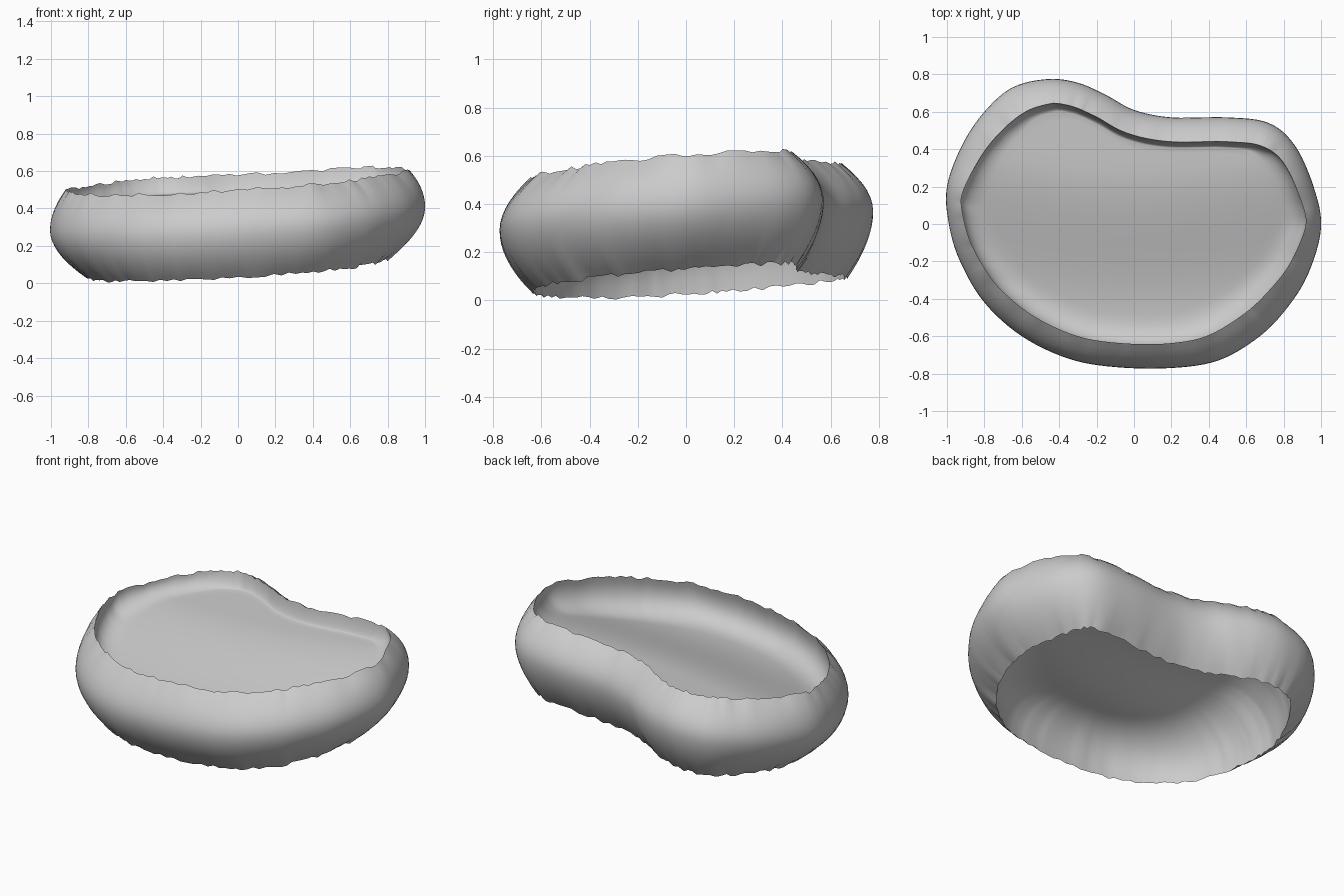
import bpy, bmesh, math, random
from mathutils import Vector

cube = bpy.data.objects.get("Cube")
if cube:
    bpy.data.objects.remove(cube, do_unlink=True)
random.seed(4)

grey = bpy.data.materials.new("soft_grey")
grey.use_nodes = True
shade = (0.6, 0.6, 0.6, 1)
grey.diffuse_color = shade
grey.node_tree.nodes["Principled BSDF"].inputs["Base Color"].default_value = shade

# Kidney outline at the widest level, counter-clockwise
OUTLINE = [Vector(p) for p in (
    (1, -.02), (.96, .2), (.86, .42), (.72, .54), (.5, .57), (.2, .57), (0, .61),
    (-.15, .69), (-.3, .755), (-.46, .775), (-.65, .73), (-.8, .6), (-.92, .42),
    (-1, .2), (-.99, 0), (-.93, -.2), (-.8, -.42), (-.6, -.6), (-.35, -.72),
    (-.1, -.765), (.2, -.77), (.45, -.73), (.66, -.61), (.81, -.46), (.93, -.27))]
STEPS = 6
CENTRE = Vector((0, -.08))


def smooth_loop(points):
    """Closed Catmull-Rom curve through the points."""
    out, n = [], len(points)
    for i in range(n):
        a, b, c, d = (points[(i + k) % n] for k in (-1, 0, 1, 2))
        for s in range(STEPS):
            t = s / STEPS
            out.append(.5 * (2 * b + (c - a) * t + (2 * a - 5 * b + 4 * c - d) * t ** 2
                             + (3 * b - a - 3 * c + d) * t ** 3))
    return out


loop = smooth_loop(OUTLINE)
N = len(loop)
normals = []
for i in range(N):
    d = loop[(i + 3) % N] - loop[i - 3]
    normals.append(Vector((d.y, -d.x)).normalized())

# Ragged hems and slight puckers in the wall
jag_top = [random.uniform(-.009, .009) for _ in range(N)]
jag_low = [random.uniform(-.009, .009) for _ in range(N)]
pucker = [random.uniform(-.003, .003) for _ in range(N)]


def tilt(p):
    return .065 * p.x + .073 * p.y


def wall_point(i, t):
    """Point on the bulging wall; t runs from 0 (lower hem) to 1 (rim)."""
    n = normals[i]
    if t > .56:
        u = (t - .56) / .44
        corner = .05 * max(0, -n.x * n.y)
        inset = (.13 - .05 * n.x ** 4 + corner) * u ** 2
    else:
        u = (.56 - t) / .56
        inset = (.125 + .07 * n.x ** 4 - .015 * n.y) * u ** 1.9 + pucker[i] * u
    p = loop[i] - n * inset
    z = .078 + .467 * t + tilt(p) + jag_top[i] * t ** 6 + jag_low[i] * (1 - t) ** 6
    return Vector((p.x, p.y, z))


def floor_height(p):
    """High shelf at the back, easing down to a trough along the front."""
    u = min(1, max(0, (p.y + .5 - .15 * p.x * p.x) / .8))
    return .33 + tilt(p) + .12 * u * u * (3 - 2 * u)


def pocket_rings(t_edge, gap, fillet, lean):
    """Rings from a hem, round a fillet, to the middle of the floor.
    fillet and lean each hold a base value and a change towards the front."""
    rings = []
    hem = [wall_point(i, t_edge) for i in range(N)]
    for k in range(10):
        a = math.pi / 2 * k / 9
        ring = []
        for h, n in zip(hem, normals):
            width = fillet[0] - fillet[1] * n.y
            p = CENTRE + (h.xy - CENTRE) * (1 - width * (1 - math.cos(a)))
            p += n * ((lean[0] - lean[1] * n.y) * math.sin(2 * a))
            z = h.z + (floor_height(p) + gap - h.z) * math.sin(a)
            ring.append(Vector((p.x, p.y, z)))
        rings.append(ring)
    edge = rings[-1]
    for k in range(1, 17):
        s = 1 - k / 17
        ring = []
        for e in edge:
            p = CENTRE + (e.xy - CENTRE) * s
            ring.append(Vector((p.x, p.y, floor_height(p) + gap)))
        rings.append(ring)
    return rings


def skin(name, rings, cap=False, flip=False):
    """Loft closed rings into one smooth sheet."""
    bm = bmesh.new()
    rows = [[bm.verts.new(p) for p in ring] for ring in rings]
    for lo, hi in zip(rows, rows[1:]):
        for i in range(N):
            j = (i + 1) % N
            bm.faces.new((lo[i], lo[j], hi[j], hi[i]))
    if cap:
        mid = bm.verts.new(sum((v.co for v in rows[-1]), Vector()) / N)
        for i in range(N):
            bm.faces.new((rows[-1][i], rows[-1][(i + 1) % N], mid))
    if flip:
        bmesh.ops.reverse_faces(bm, faces=bm.faces)
    for f in bm.faces:
        f.smooth = True
    mesh = bpy.data.meshes.new(name)
    bm.to_mesh(mesh)
    bm.free()
    mesh.materials.append(grey)
    obj = bpy.data.objects.new(name, mesh)
    bpy.context.collection.objects.link(obj)


# Bulging side wall, upper tray and hollow underside
skin("outer_wall", [[wall_point(i, k / 16) for i in range(N)] for k in range(17)])
skin("tray_floor", pocket_rings(1, .006, (.15, .09), (.015, .02)), cap=True)
skin("underside", pocket_rings(0, -.006, (.33, .03), (.01, 0)), cap=True, flip=True)
